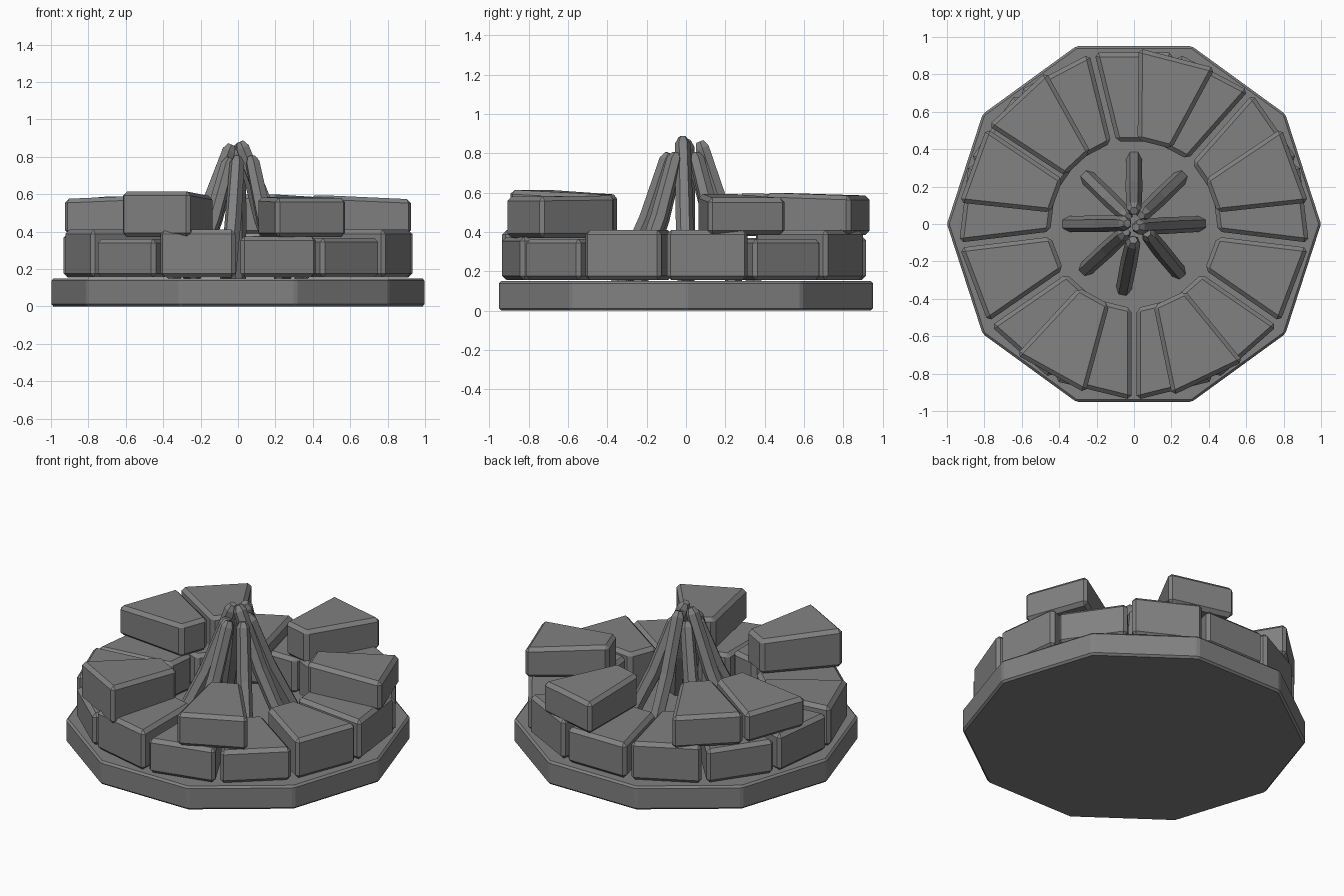
import bpy, bmesh
from math import cos, sin, radians, pi
from mathutils import Vector

cube = bpy.data.objects.get("Cube")
if cube:
    bpy.data.objects.remove(cube)

# One plain stone colour for everything
gray = bpy.data.materials.new("stone_gray")
gray.use_nodes = True
COLOR = (0.22, 0.22, 0.22, 1)
gray.diffuse_color = COLOR
gray.node_tree.nodes["Principled BSDF"].inputs["Base Color"].default_value = COLOR


def polar(r, deg, z):
    a = radians(deg)
    return Vector((r * cos(a), r * sin(a), z))


def loft(name, rings, bevel=0.0):
    """Skin a stack of equal-sized rings, cap both ends, chamfer the edges."""
    bm = bmesh.new()
    rows = [[bm.verts.new(p) for p in ring] for ring in rings]
    n = len(rows[0])
    for low, high in zip(rows, rows[1:]):
        for i in range(n):
            j = (i + 1) % n
            bm.faces.new((low[i], low[j], high[j], high[i]))
    bm.faces.new(rows[0][::-1])
    bm.faces.new(rows[-1])
    bmesh.ops.recalc_face_normals(bm, faces=bm.faces)
    if bevel:
        bmesh.ops.bevel(bm, geom=bm.edges[:], offset=bevel, segments=1,
                        profile=0.5, affect='EDGES')
    mesh = bpy.data.meshes.new(name)
    bm.to_mesh(mesh)
    bm.free()
    mesh.materials.append(gray)
    obj = bpy.data.objects.new(name, mesh)
    bpy.context.collection.objects.link(obj)
    return obj


def stone(name, start, end, bottom, top_out, top_in, inner=0.45, outer=0.94):
    """Wedge-shaped block with a straight outer and inner side."""
    gap = 0.014                      # half of the joint between neighbours
    gi, go = [g * 180 / pi for g in (gap / inner, gap / outer)]
    plan = [(inner, start + gi, top_in), (outer, start + go, top_out),
            (outer, end - go, top_out), (inner, end - gi, top_in)]
    loft(name, [[polar(r, a, bottom) for r, a, t in plan],
                [polar(r, a, t) for r, a, t in plan]], 0.022)


# Ten-sided base slab
loft("base_slab", [[polar(1, 36 * i, z) for i in range(10)] for z in (0, 0.15)], 0.012)

# Lower ring of thirteen stones
step = 360 / 13
tops = [0.375, 0.365, 0.41, 0.41, 0.365, 0.41, 0.38, 0.4, 0.37, 0.39, 0.41, 0.36, 0.41]
for i, top in enumerate(tops):
    stone(f"lower_stone_{i + 1}", -90 + i * step, -90 + (i + 1) * step, 0.155, top, top)

# Upper stones: middle angle, bottom, outer and inner top height
upper = [(-119, 0.37, 0.615, 0.59), (-64.5, 0.37, 0.58, 0.585), (20, 0.385, 0.573, 0.595),
         (75.5, 0.385, 0.585, 0.6), (133, 0.38, 0.585, 0.595), (160, 0.385, 0.575, 0.595)]
for i, (mid, bottom, out, inn) in enumerate(upper):
    stone(f"upper_stone_{i + 1}", mid - step / 2, mid + step / 2, bottom, out, inn)


def stick(name, foot, mid, tip):
    """Six-sided log, slightly bent and narrowed at the tip."""
    axis = (tip - foot).normalized()
    side = axis.cross(Vector((0, 0, 1))).normalized()
    up = side.cross(axis)
    path = [(foot, 0.042), (mid, 0.045), (tip - axis * 0.035, 0.04), (tip, 0.022)]
    loft(name, [[c + r * (side * cos(k * pi / 3) + up * sin(k * pi / 3))
                 for k in range(6)] for c, r in path])


# Leaning sticks: foot angle, tip angle, tip radius, tip height
sticks = [(0, -60, 0.02, 0.88), (45, 50, 0.06, 0.80), (90, 90, 0.07, 0.86),
          (135, 130, 0.05, 0.79), (180, 175, 0.035, 0.865), (223, 225, 0.06, 0.79),
          (261, 268, 0.085, 0.80), (313, 325, 0.085, 0.80)]
for i, (a, b, r, h) in enumerate(sticks):
    foot, tip = polar(0.35, a, 0.14), polar(r, b, h)
    mid = foot.lerp(tip, 0.5) - polar(0.02, a, 0)
    stick(f"stick_{i + 1}", foot, mid, tip)
